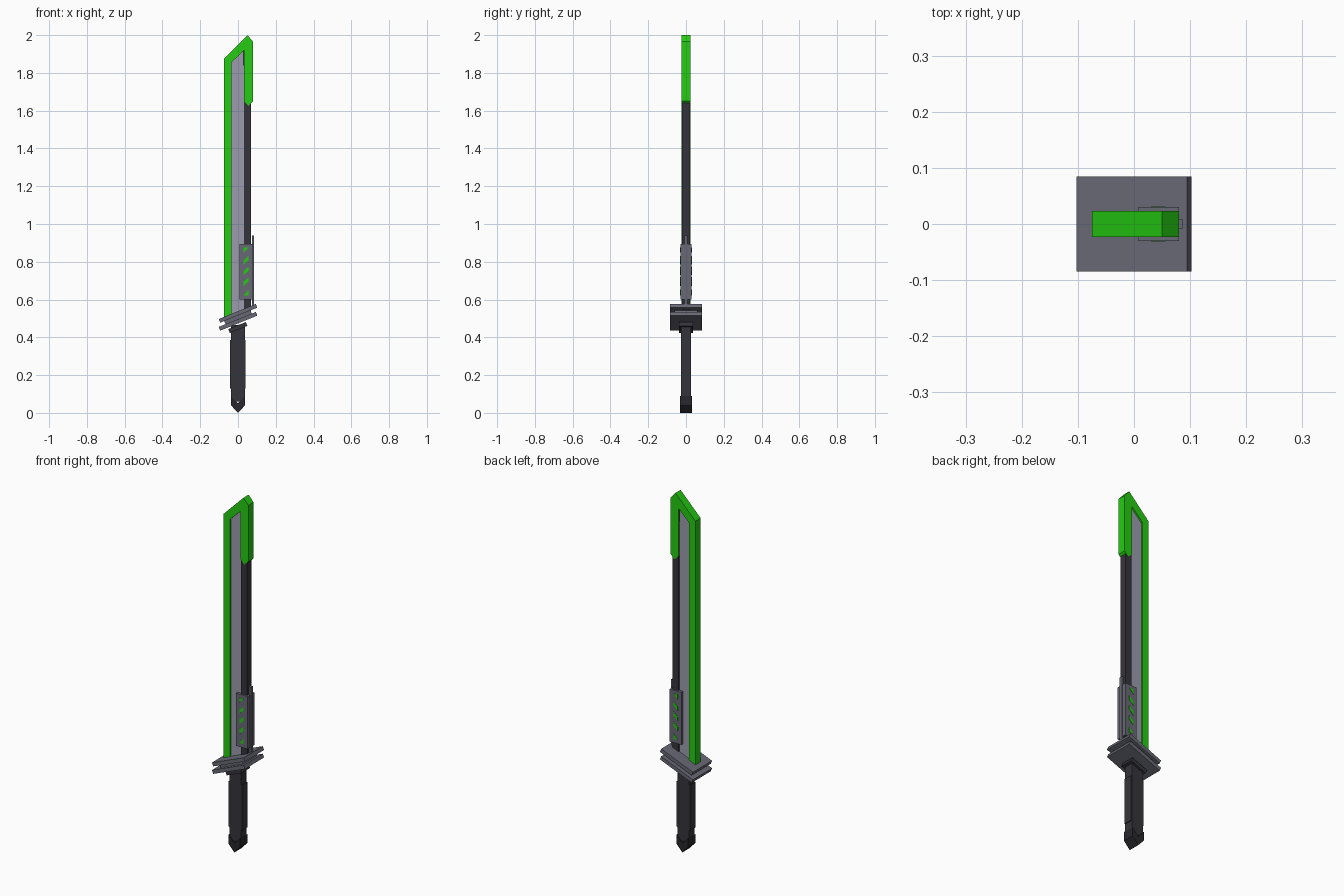
import bpy, bmesh, math

cube = bpy.data.objects.get("Cube")
if cube:
    bpy.data.objects.remove(cube, do_unlink=True)


def material(name, r, g, b):
    m = bpy.data.materials.new(name)
    m.use_nodes = True
    m.diffuse_color = (r, g, b, 1)
    bsdf = next(n for n in m.node_tree.nodes if n.type == 'BSDF_PRINCIPLED')
    bsdf.inputs["Base Color"].default_value = (r, g, b, 1)
    return m


green = material("bright green", 0.018, 0.60, 0.006)
silver = material("pale steel", 0.33, 0.33, 0.42)
grey = material("guard grey", 0.14, 0.14, 0.18)
dark = material("dark steel", 0.036, 0.034, 0.043)
black = material("grip black", 0.022, 0.022, 0.027)


def prism(name, outline, y0, y1, mat):
    """Extrude an x-z outline from depth y0 to y1."""
    bm = bmesh.new()
    face = bm.faces.new([bm.verts.new((x, y0, z)) for x, z in outline])
    out = bmesh.ops.extrude_face_region(bm, geom=[face])["geom"]
    verts = [v for v in out if isinstance(v, bmesh.types.BMVert)]
    bmesh.ops.translate(bm, verts=verts, vec=(0, y1 - y0, 0))
    bmesh.ops.recalc_face_normals(bm, faces=bm.faces)
    me = bpy.data.meshes.new(name)
    bm.to_mesh(me)
    bm.free()
    me.materials.append(mat)
    ob = bpy.data.objects.new(name, me)
    bpy.context.collection.objects.link(ob)
    return ob


def box(name, x0, x1, z0, z1, half_y, mat):
    return prism(name, [(x0, z0), (x1, z0), (x1, z1), (x0, z1)], -half_y, half_y, mat)


def tilted_plate(name, x, z, length, thick, half_y, mat):
    ob = box(name, -length / 2, length / 2, -thick / 2, thick / 2, half_y, mat)
    ob.location = (x, 0, z)
    ob.rotation_euler.y = -math.radians(22)
    return ob


# Blade: green cutting edge wrapping over the tip, steel core, dark spine
prism("blade_edge", [(-0.075, 0.5), (-0.035, 0.515), (-0.035, 1.855), (0.032, 1.92),
                     (0.032, 1.65), (0.056, 1.625), (0.08, 1.65), (0.08, 1.965),
                     (0.05, 2.0), (-0.075, 1.875)], -0.023, 0.023, green)
prism("blade_core", [(-0.036, 0.515), (0.033, 0.54), (0.033, 1.84), (0.027, 1.84),
                     (0.027, 1.916), (-0.036, 1.855)], -0.014, 0.014, silver)
box("tip_gap_strip", 0.027, 0.033, 1.84, 1.92, 0.012, dark)
box("blade_spine", 0.032, 0.07, 0.54, 1.65, 0.02, dark)

# Side housing with slanted glowing slots on both faces
box("housing", 0.008, 0.08, 0.6, 0.895, 0.03, grey)
box("housing_rail", 0.074, 0.086, 0.56, 0.94, 0.009, grey)
left, right, low, high = 0.03, 0.056, 0.622, 0.876
for i in range(5):
    z = 0.622 + i * 0.0565
    if i == 0:
        shape = [(left, low), (right, low), (right, low + 0.03)]
    elif i == 4:
        shape = [(left, high - 0.028), (right, high), (left, high)]
    else:
        shape = [(left, z - 0.006), (right, z + 0.018), (right, z + 0.04), (left, z + 0.016)]
    prism(f"front_slot_{i + 1}", shape, -0.0315, -0.029, green)
    prism(f"back_slot_{i + 1}", shape, 0.029, 0.0315, green)

# Guard: two tilted plates around a smaller core, with a collar below
tilted_plate("upper_guard", 0, 0.527, 0.212, 0.021, 0.085, grey)
tilted_plate("guard_core", 0, 0.506, 0.15, 0.03, 0.06, grey)
tilted_plate("lower_guard", 0, 0.485, 0.212, 0.021, 0.085, grey)
tilted_plate("collar", -0.001, 0.452, 0.1, 0.022, 0.038, dark)

# Grip and pointed pommel
box("grip_core", -0.036, 0.036, 0.06, 0.465, 0.026, dark)
box("grip_sleeve", -0.042, 0.041, 0.13, 0.385, 0.024, dark)
prism("pommel", [(0, 0), (0.037, 0.04), (0.037, 0.09), (0, 0.05), (-0.037, 0.09), (-0.037, 0.04)],
      -0.033, 0.033, black)
